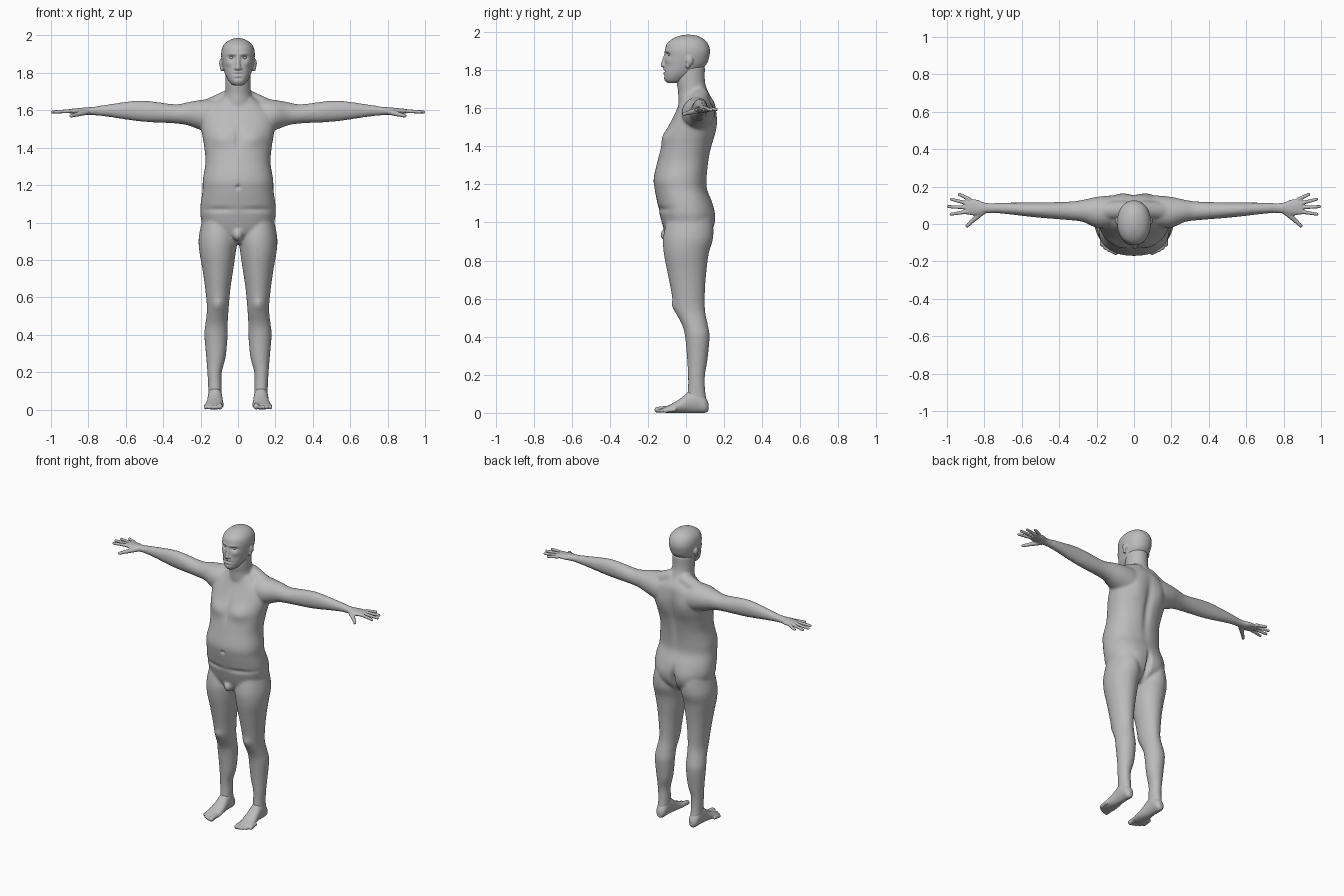
import bpy, bmesh, math
from mathutils import Vector, Matrix

cube = bpy.data.objects.get("Cube")
if cube:
    bpy.data.objects.remove(cube)

grey = bpy.data.materials.new("plain grey")
grey.use_nodes = True
tone = (.5, .5, .5, 1)
grey.diffuse_color = tone
grey.node_tree.nodes["Principled BSDF"].inputs["Base Color"].default_value = tone


def spline(before, start, end, after, t):
    """Smooth curve through neighbouring rows."""
    result = []
    for a, b, c, d in zip(before, start, end, after):
        enter, leave = (c - a) / 2, (d - b) / 2
        ease = t * t * (3 - 2 * t)
        result.append(b + (c - b) * ease + enter * t * (1 - t) ** 2 - leave * t * t * (1 - t))
    return result


def tube(bm, axis, rows, side=1, power=2, corners=40, steps=4):
    """Loft through bounds: position on axis, then low and high of the other two axes."""
    last = len(rows) - 1
    fine = []
    for i in range(last):
        near = [rows[min(max(i + k, 0), last)] for k in (-1, 0, 1, 2)]
        fine += [spline(*near, k / steps) for k in range(steps)]
    fine.append(rows[last])
    rings = []
    for along, left, right, low, high in fine:
        ring = []
        for k in range(corners):
            angle = math.tau * k / corners
            c, s = [math.copysign(abs(f(angle)) ** (2 / power), f(angle)) for f in (math.cos, math.sin)]
            a = (left + right + (right - left) * c) / 2
            b = (low + high + (high - low) * s) / 2
            x, y, z = {"X": (along, a, b), "Y": (a, along, b), "Z": (a, b, along)}[axis]
            ring.append(bm.verts.new((x * side, y, z)))
        rings.append(ring)
    for lower, upper in zip(rings, rings[1:]):
        for k in range(corners):
            m = (k + 1) % corners
            bm.faces.new((lower[k], lower[m], upper[m], upper[k]))
    bm.faces.new(rings[0])
    bm.faces.new(rings[-1])


def column(bm, rows, power=2):
    """Upright loft centred on x: height, half width, front and back."""
    tube(bm, "Z", [(z, -half, half, front, back) for z, half, front, back in rows], power=power)


def ball(bm, centre, radii):
    place = Matrix.Translation(centre) @ Matrix.Diagonal((*radii, 1))
    bmesh.ops.create_uvsphere(bm, u_segments=16, v_segments=10, radius=1, matrix=place)


def digit(bm, start, end, radius, side, taper=1, count=16):
    """Finger, toe or other rounded rod as a close run of balls."""
    for k in range(count):
        t = k / (count - 1)
        spot = Vector(start).lerp(Vector(end), t)
        spot.x *= side
        ball(bm, spot, [radius * (1 + (taper - 1) * t)] * 3)


def finish(name, bm, voxel, smooth, dents=()):
    """Fuse the volumes, then press or raise soft areas on both sides."""
    bmesh.ops.recalc_face_normals(bm, faces=bm.faces)
    mesh = bpy.data.meshes.new(name)
    bm.to_mesh(mesh)
    bm.free()
    mesh.materials.append(grey)
    part = bpy.data.objects.new(name, mesh)
    bpy.context.collection.objects.link(part)
    bpy.ops.object.select_all(action="DESELECT")
    part.select_set(True)
    bpy.context.view_layer.objects.active = part
    fuse = part.modifiers.new("fuse", "REMESH")
    fuse.mode = "VOXEL"
    fuse.voxel_size = voxel
    soften = part.modifiers.new("soften", "SMOOTH")
    soften.iterations = smooth
    for modifier in ("fuse", "soften"):
        bpy.ops.object.modifier_apply(modifier=modifier)
    for vertex in part.data.vertices:
        x, y, z = vertex.co
        for across, height, width, tall, facing, push in dents:
            if y * facing > (.05 if facing > 0 else -.01):
                reach = ((abs(x) - across) / width) ** 2 + ((z - height) / tall) ** 2
                vertex.co.y += push * math.exp(-reach)
    bpy.ops.object.shade_smooth()


FRONT, BACK = -1, 1

# Trunk and neck
body = bmesh.new()
column(body, [
    (.89, .09, -.07, .07), (.95, .17, -.11, .13), (1.03, .2, -.135, .15), (1.1, .2, -.15, .14),
    (1.17, .19, -.164, .113), (1.23, .188, -.17, .11), (1.32, .174, -.15, .12),
    (1.4, .18, -.13, .135), (1.46, .19, -.114, .15), (1.53, .2, -.08, .16),
    (1.59, .19, -.05, .158), (1.63, .14, -.035, .15), (1.67, .085, -.025, .125)], power=2.25)
column(body, [(1.56, .1, -.03, .13), (1.64, .085, -.04, .138), (1.69, .07, -.042, .115),
              (1.74, .068, -.05, .1), (1.82, .068, -.05, .1)])
ball(body, (0, -.095, .935), (.03, .04, .035))

for side in (-1, 1):
    # Shoulders and arms
    tube(body, "X", [
        (.06, 0, .14, 1.52, 1.645), (.13, -.02, .15, 1.48, 1.66), (.2, -.02, .145, 1.495, 1.655),
        (.27, .01, .13, 1.52, 1.643), (.34, .02, .12, 1.53, 1.632), (.52, .035, .115, 1.54, 1.652),
        (.7, .055, .114, 1.566, 1.63), (.78, .06, .11, 1.574, 1.617), (.82, .06, .11, 1.58, 1.61)], side)
    # Slope between neck and shoulder
    digit(body, (.05, .075, 1.66), (.17, .07, 1.605), .05, side)
    # Legs
    tube(body, "Z", [
        (1.02, .03, .19, -.1, .125), (.92, .004, .21, -.12, .14), (.84, .012, .206, -.117, .12),
        (.75, .025, .19, -.1, .108), (.65, .04, .176, -.08, .1), (.54, .05, .166, -.058, .1),
        (.46, .055, .174, -.02, .115), (.4, .055, .18, -.005, .124), (.28, .066, .17, .006, .113),
        (.2, .087, .164, .01, .1), (.13, .087, .16, .01, .1), (.05, .088, .158, 0, .11)], side)

spine = (0, 1.4, .025, .16, BACK, -.014)
shoulder_blade = (.085, 1.5, .05, .08, BACK, .01)
seat_cleft = (0, .98, .014, .07, BACK, -.035)
seat = (.09, 1, .06, .07, BACK, .012)
chest = (.085, 1.45, .06, .045, FRONT, -.014)
breastbone = (0, 1.45, .014, .06, FRONT, .008)
navel = (0, 1.19, .01, .01, FRONT, .014)
belly_fold = (.1, 1.07, .09, .014, FRONT, .008)
kneecap = (.108, .56, .03, .03, FRONT, -.01)
finish("body", body, .008, 6, [spine, shoulder_blade, seat_cleft, seat, chest,
                               breastbone, navel, belly_fold, kneecap])

# Head with nose and ears
head = bmesh.new()
column(head, [
    (1.733, .026, -.1, -.03), (1.75, .045, -.114, 0), (1.785, .066, -.117, .06),
    (1.83, .08, -.113, .107), (1.87, .088, -.11, .122), (1.905, .09, -.11, .126),
    (1.94, .082, -.1, .115), (1.965, .062, -.07, .09), (1.98, .034, -.035, .06),
    (1.986, .01, -.005, .03)], power=2.15)
digit(head, (0, -.104, 1.89), (0, -.12, 1.827), .009, 1, taper=1.5)
for side in (-1, 1):
    ball(head, (side * .013, -.113, 1.824), (.009, .012, .008))
    ball(head, (side * .09, .018, 1.85), (.011, .02, .024))
    ball(head, (side * .087, .01, 1.825), (.009, .012, .018))

eye_socket = (.035, 1.882, .018, .011, FRONT, .014)
brow = (.03, 1.9, .025, .007, FRONT, -.005)
mouth_line = (0, 1.793, .024, .005, FRONT, .007)
upper_lip = (0, 1.802, .018, .005, FRONT, -.004)
lower_lip = (0, 1.784, .016, .005, FRONT, -.004)
chin_crease = (0, 1.77, .02, .006, FRONT, .005)
cheekbone = (.05, 1.85, .018, .015, FRONT, -.006)
finish("head", head, .005, 4, [eye_socket, brow, mouth_line, upper_lip,
                               lower_lip, chin_crease, cheekbone])

for side, label in ((-1, "right"), (1, "left")):
    # Eyeball
    eye = bmesh.new()
    ball(eye, (side * .034, -.083, 1.882), (.013, .013, .011))
    finish(label + "_eye", eye, .003, 2)

    # Hand: palm, four fanned fingers from index to little, and thumb
    hand = bmesh.new()
    tube(hand, "X", [(.75, .06, .11, 1.573, 1.62), (.8, .056, .114, 1.575, 1.616),
                     (.84, .045, .13, 1.577, 1.613), (.9, .052, .134, 1.584, 1.607)], side)
    for k in range(-1, 3):
        root = Vector((.892 - .003 * k * k, .088 + .022 * k, 1.596))
        fan = .2 * k + .05
        length = .1 - .01 * k * k
        tip = root + Vector((math.cos(fan), math.sin(fan), -.05)) * length
        digit(hand, root, tip, .011, side, taper=.8)
    knuckle = (.857, .024, 1.579)
    digit(hand, (.81, .065, 1.592), knuckle, .017, side, taper=.75)
    digit(hand, knuckle, (.892, -.01, 1.57), .012, side, taper=.8)
    finish(label + "_hand", hand, .004, 3)

    # Foot: heel, instep and five toes in a curved row
    foot = bmesh.new()
    tube(foot, "Y", [
        (.118, .108, .136, .01, .05), (.1, .092, .154, 0, .085), (.06, .086, .16, 0, .125),
        (.02, .084, .162, 0, .118), (-.02, .08, .166, 0, .083), (-.06, .077, .174, 0, .056),
        (-.1, .078, .18, 0, .036), (-.12, .085, .165, .004, .028)], side)
    for k in range(5):
        size = .011 if k else .016
        tip = Vector((.097 + .019 * k, -.15 + .0025 * k * k, size))
        digit(foot, tip + Vector((0, .05, .006)), tip, size, side)
    finish(label + "_foot", foot, .005, 3)
